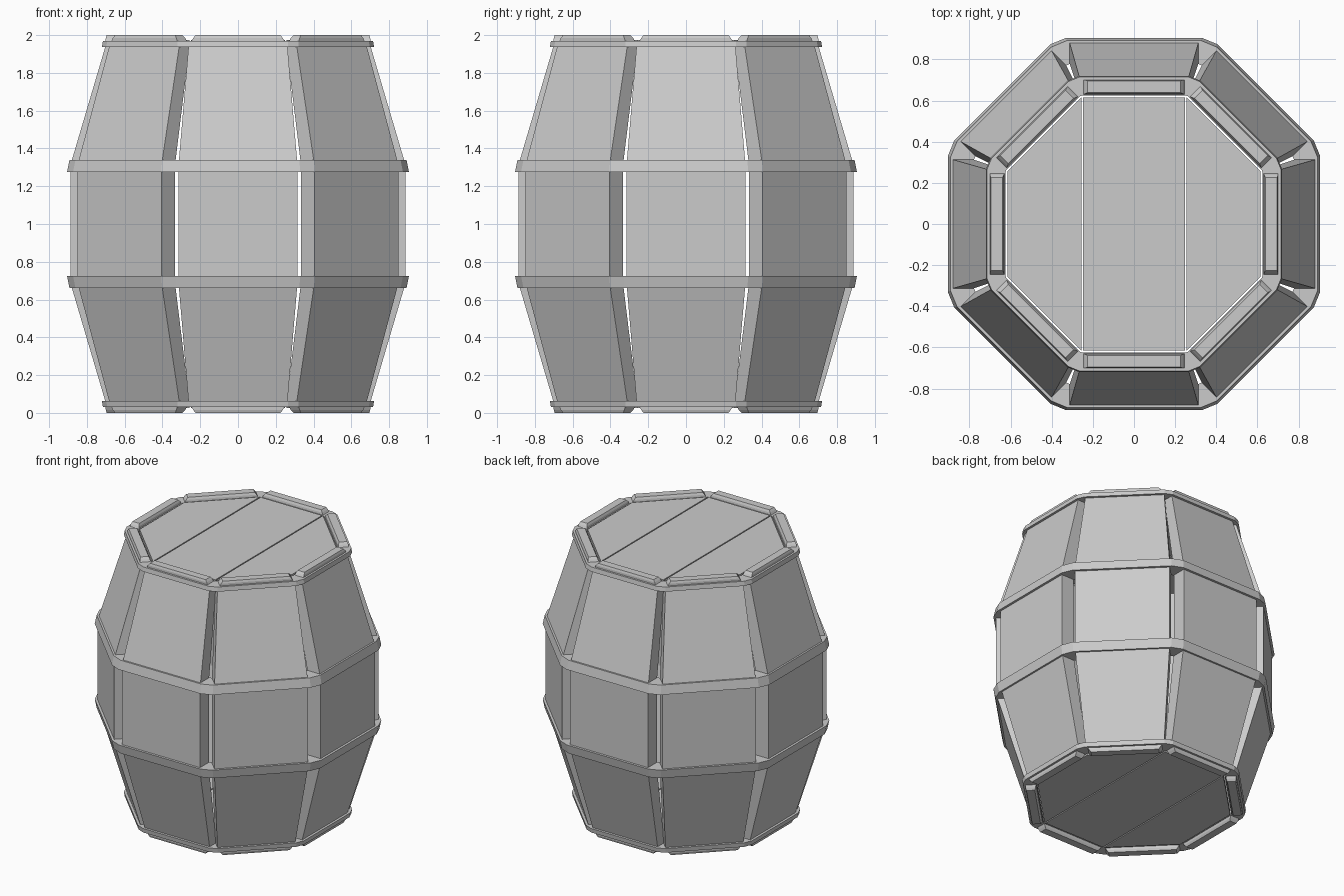
import bpy, bmesh, math
from mathutils import Matrix

if "Cube" in bpy.data.objects:
    bpy.data.objects.remove(bpy.data.objects["Cube"])

T = math.tan(math.pi / 8)


def make_object(name, bm):
    bmesh.ops.recalc_face_normals(bm, faces=bm.faces)
    me = bpy.data.meshes.new(name)
    bm.to_mesh(me)
    bm.free()
    ob = bpy.data.objects.new(name, me)
    bpy.context.collection.objects.link(ob)
    return ob


def loft(bm, rings, closed=False):
    """Skin a list of equal-length rings; cap the ends or close the loop."""
    vs = [[bm.verts.new(p) for p in r] for r in rings]
    n = len(vs[0])
    pairs = list(zip(vs, vs[1:])) + ([(vs[-1], vs[0])] if closed else [])
    for a, b in pairs:
        for i in range(n):
            j = (i + 1) % n
            bm.faces.new((a[i], a[j], b[j], b[i]))
    if not closed:
        bm.faces.new(vs[0])
        bm.faces.new(vs[-1])


# Staves: height, outer radius, inner radius, half width (lower half, mirrored up)
half = [(0, .695, .64, .225), (.015, .70, .633, .237), (.06, .702, .625, .262),
        (.69, .888, .787, .315)]
profile = half + [(2 - z, o, i, w) for z, o, i, w in reversed(half)]
for k in range(8):
    bm = bmesh.new()
    loft(bm, [[(-w, -o, z), (w, -o, z), (w, -i, z), (-w, -i, z)]
              for z, o, i, w in profile])
    bm.transform(Matrix.Rotation(k * math.pi / 4, 4, 'Z'))
    make_object(f"stave_{k + 1}", bm)


def octagon(r, cut, z):
    """Octagon of apothem r with each corner trimmed by cut."""
    pts = []
    for k in range(8):
        m = Matrix.Rotation(k * math.pi / 4, 3, 'Z')
        for s in (-1, 1):
            x, y = s * (r * T - cut), -r
            pts.append((m[0][0] * x + m[0][1] * y, m[1][0] * x + m[1][1] * y, z))
    return pts


# Hoops: trimmed octagon bands, slightly tapered, mirrored top and bottom
def hoop(name, z0, z1, r0, r1, inner0, inner1, cut, inner_cut, flip):
    f = (lambda z: 2 - z) if flip else (lambda z: z)
    bm = bmesh.new()
    loft(bm, [octagon(r0, cut, f(z0)), octagon(r1, cut, f(z1)),
              octagon(inner1, inner_cut, f(z1)), octagon(inner0, inner_cut, f(z0))],
         closed=True)
    make_object(name, bm)


for flip, side in ((False, "lower"), (True, "upper")):
    hoop(side + "_middle_hoop", .66, .725, .892, .905, .785, .79, .045, .03, flip)
    hoop(side + "_end_hoop", .03, .062, .715, .72, .624, .624, .032, .004, flip)

# Lids: three planks each, with see-through gaps
R, G = .616, .256
planks = {"left": [(-R, -G), (-G, -R), (-G, R), (-R, G)],
          "middle": [(-.248, -R), (.248, -R), (.248, R), (-.248, R)],
          "right": [(G, -R), (R, -G), (R, G), (G, R)]}
for side, z0 in (("bottom", .025), ("top", 1.945)):
    for label, pts in planks.items():
        bm = bmesh.new()
        loft(bm, [[(x, y, z) for x, y in pts] for z in (z0, z0 + .03)])
        make_object(f"{side}_lid_{label}_plank", bm)
